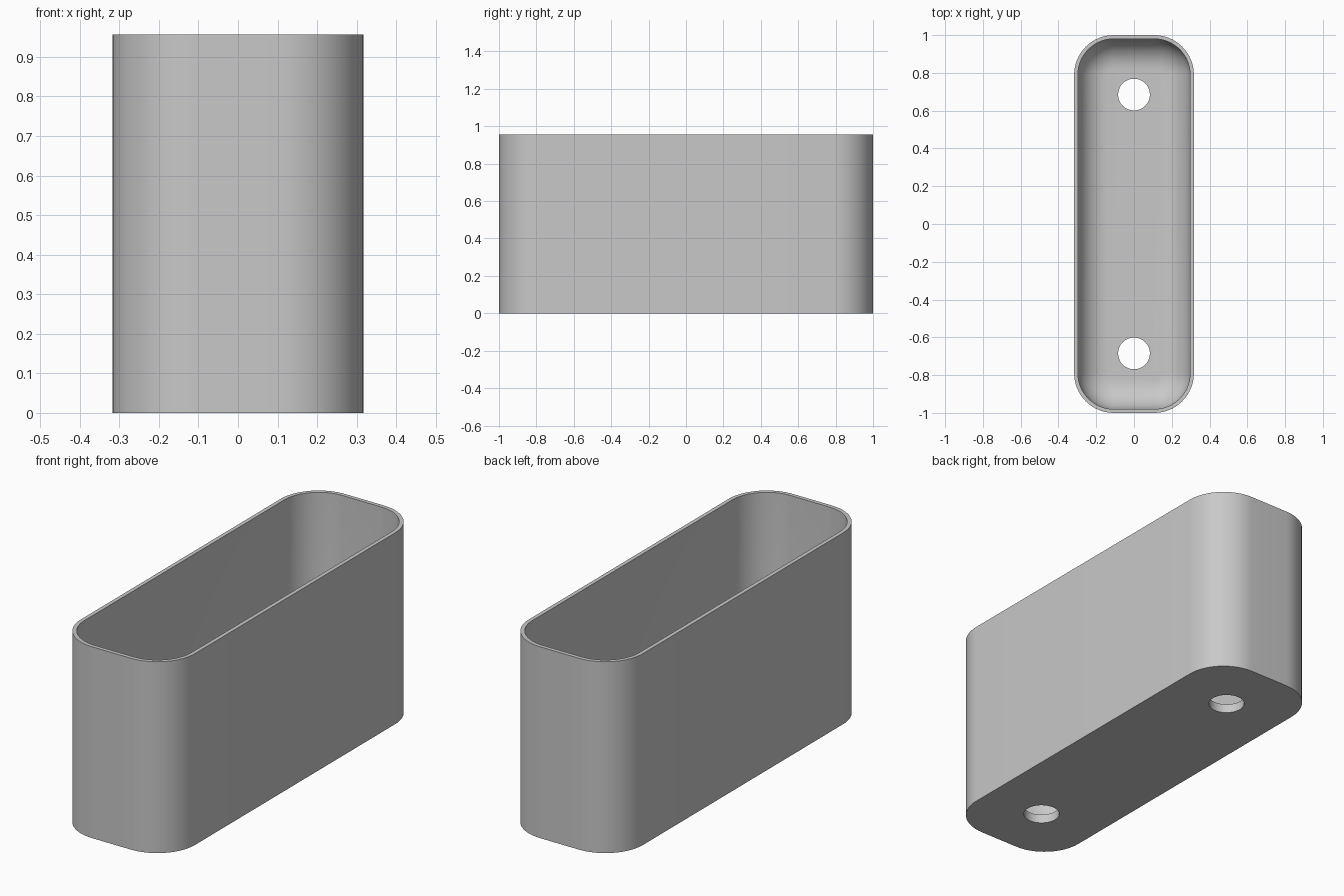
import bpy, bmesh
from math import pi, cos, sin, radians

cube = bpy.data.objects.get("Cube")
if cube:
    bpy.data.objects.remove(cube)

HALF_X, HALF_Y, HEIGHT = 0.317, 1.0, 0.957
CORNER, WALL, FLOOR, FILLET = 0.21, 0.02, 0.045, 0.16
HOLE_Y, HOLE_R = 0.685, 0.084
CORNER_STEPS, FILLET_STEPS = 16, 12

grey = bpy.data.materials.new("plain grey")
grey.use_nodes = True
colour = (0.58, 0.58, 0.58, 1)
grey.diffuse_color = colour
grey.node_tree.nodes["Principled BSDF"].inputs["Base Color"].default_value = colour


def rounded_loop(bm, inset, z):
    """Ring of vertices around a rounded rectangle, moved inwards by inset."""
    radius = CORNER - inset
    verts = []
    for q, (sx, sy) in enumerate([(1, 1), (-1, 1), (-1, -1), (1, -1)]):
        cx, cy = sx * (HALF_X - CORNER), sy * (HALF_Y - CORNER)
        for i in range(CORNER_STEPS + 1):
            a = (q + i / CORNER_STEPS) * pi / 2
            verts.append(bm.verts.new((cx + radius * cos(a), cy + radius * sin(a), z)))
    return verts


# Tray body: outer wall, rim, inner wall, then the rounded edge of the floor
sections = [(0, 0), (0, HEIGHT), (WALL, HEIGHT)]
for i in range(FILLET_STEPS + 1):
    a = i / FILLET_STEPS * pi / 2
    sections.append((WALL + FILLET * (1 - cos(a)), FLOOR + FILLET * (1 - sin(a))))

bm = bmesh.new()
loops = [rounded_loop(bm, inset, z) for inset, z in sections]
for low, high in zip(loops, loops[1:]):
    for i in range(len(low)):
        j = (i + 1) % len(low)
        bm.faces.new((low[i], low[j], high[j], high[i]))
bm.faces.new(list(reversed(loops[0])))
bm.faces.new(loops[-1])
bmesh.ops.recalc_face_normals(bm, faces=bm.faces)
mesh = bpy.data.meshes.new("planter_body")
bm.to_mesh(mesh)
bm.free()
mesh.materials.append(grey)
body = bpy.data.objects.new("planter_body", mesh)
bpy.context.collection.objects.link(body)

# Two drain holes through the floor
for side in (-1, 1):
    bpy.ops.mesh.primitive_cylinder_add(vertices=48, radius=HOLE_R, depth=0.3,
                                        location=(0, side * HOLE_Y, 0))
    cutter = bpy.context.object
    cutter.name = "drain_hole_cutter"
    cutter.hide_render = True
    cutter.data.materials.append(grey)
    cut = body.modifiers.new("drain_hole", 'BOOLEAN')
    cut.operation, cut.solver, cut.object = 'DIFFERENCE', 'EXACT', cutter
    bpy.context.view_layer.objects.active = body
    bpy.ops.object.modifier_apply(modifier=cut.name)
    bpy.data.objects.remove(cutter)

bpy.ops.object.select_all(action='DESELECT')
body.select_set(True)
bpy.context.view_layer.objects.active = body
bpy.ops.object.shade_smooth_by_angle(angle=radians(30))
